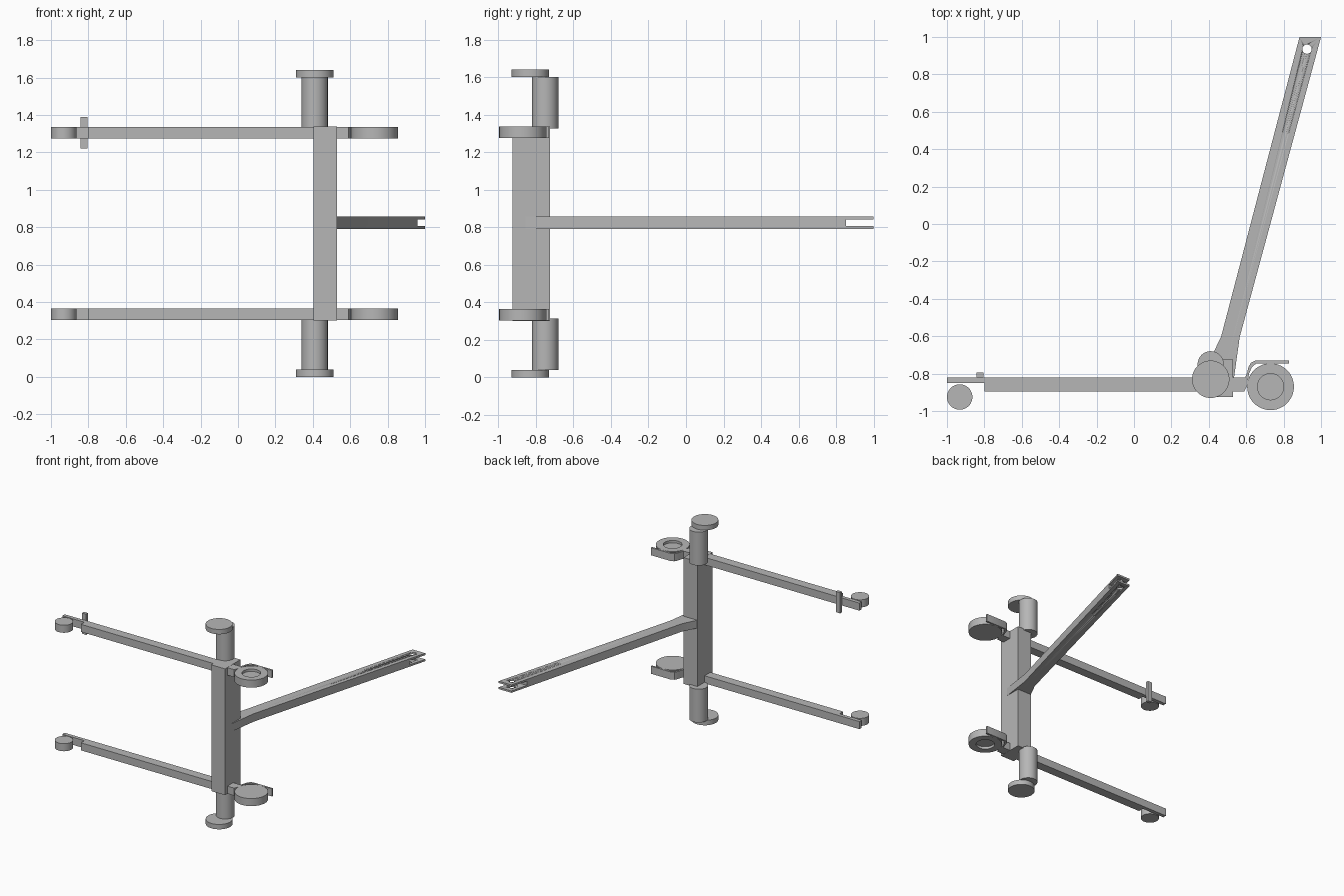
import bpy, bmesh, math

if "Cube" in bpy.data.objects:
    bpy.data.objects.remove(bpy.data.objects["Cube"])

MID = 0.82  # symmetry plane height between the two sides

grey = bpy.data.materials.new("plain grey")
grey.diffuse_color = (0.47, 0.47, 0.47, 1)
grey.use_nodes = True
grey.node_tree.nodes["Principled BSDF"].inputs["Base Color"].default_value = grey.diffuse_color


def finish(name, bm):
    """Turn a bmesh into a named object with sharp-edged smooth shading."""
    bmesh.ops.recalc_face_normals(bm, faces=bm.faces)
    mesh = bpy.data.meshes.new(name)
    bm.to_mesh(mesh)
    bm.free()
    mesh.materials.append(grey)
    ob = bpy.data.objects.new(name, mesh)
    bpy.context.collection.objects.link(ob)
    bpy.ops.object.select_all(action='DESELECT')
    ob.select_set(True)
    bpy.context.view_layer.objects.active = ob
    bpy.ops.object.shade_smooth_by_angle(angle=math.radians(30))
    return ob


def prism(name, pts, z0, z1):
    """Extrude an xy outline from z0 to z1."""
    bm = bmesh.new()
    face = bm.faces.new([bm.verts.new((x, y, z0)) for x, y in pts])
    top = bmesh.ops.extrude_face_region(bm, geom=[face])["geom"]
    verts = [v for v in top if isinstance(v, bmesh.types.BMVert)]
    bmesh.ops.translate(bm, verts=verts, vec=(0, 0, z1 - z0))
    return finish(name, bm)


def box(name, x0, x1, y0, y1, z0, z1):
    return prism(name, [(x0, y0), (x1, y0), (x1, y1), (x0, y1)], z0, z1)


def lathe(name, cx, cy, profile, n=48):
    """Stack rings of (radius, z) about a vertical axis and cap both ends."""
    bm = bmesh.new()
    rings = [[bm.verts.new((cx + r * math.cos(2 * math.pi * i / n),
                            cy + r * math.sin(2 * math.pi * i / n), z))
              for i in range(n)] for r, z in profile]
    for a, b in zip(rings, rings[1:]):
        for i in range(n):
            j = (i + 1) % n
            bm.faces.new((a[i], a[j], b[j], b[i]))
    bm.faces.new(rings[0])
    bm.faces.new(rings[-1])
    return finish(name, bm)


def cylinder(name, cx, cy, r, z0, z1):
    return lathe(name, cx, cy, [(r, z0), (r, z1)])


# side rail outline: thin front tongue, thick beam, bent rear mudguard
rail = [(-1.0, -0.85), (-0.8, -0.85), (-0.8, -0.895), (0.59, -0.895),
        (0.605, -0.865), (0.615, -0.80), (0.63, -0.765), (0.655, -0.745),
        (0.83, -0.745), (0.83, -0.73), (0.65, -0.73), (0.625, -0.742),
        (0.612, -0.765), (0.605, -0.795), (0.595, -0.82), (-1.0, -0.82)]

for side, s in (("lower", -1), ("upper", 1)):
    def z(d):
        return MID + s * d
    a, b = 0.455, 0.517  # inner and outer face of the rail
    prism(side + "_rail", rail, z(a), z(b))
    cylinder(side + "_front_wheel", -0.932, -0.925, 0.068, z(a), z(b))
    # rear wheel with a recessed hub on the outer face
    lathe(side + "_rear_wheel", 0.73, -0.87,
          [(0.125, z(a)), (0.125, z(b)), (0.07, z(b)), (0.07, z(b - 0.02))])
    cylinder(side + "_axle_drum", 0.41, -0.75, 0.07, z(b - 0.01), z(0.781))
    cylinder(side + "_end_disc", 0.41, -0.83, 0.1, z(0.78), z(0.82))

# cross beam and peg
box("cross_beam", 0.405, 0.53, -0.925, -0.725, MID - 0.518, MID + 0.518)
box("rail_peg", -0.842, -0.805, -0.82, -0.795, 1.22, 1.39)

# handle with forked end and pin hole
handle = prism("handle", [(0.405, -0.727), (0.465, -0.605), (0.885, 1.0),
                          (1.0, 1.0), (0.565, -0.605), (0.529, -0.863),
                          (0.48, -0.8)], 0.792, 0.857)
cutters = [box("fork_slot_cutter", 0.7, 1.1, 0.853, 1.1, 0.807, 0.842),
           cylinder("pin_hole_cutter", 0.925, 0.935, 0.025, 0.7, 0.95)]
for c in cutters:
    c.hide_render = True
    m = handle.modifiers.new("cut", 'BOOLEAN')
    m.operation = 'DIFFERENCE'
    m.solver = 'EXACT'
    m.object = c
